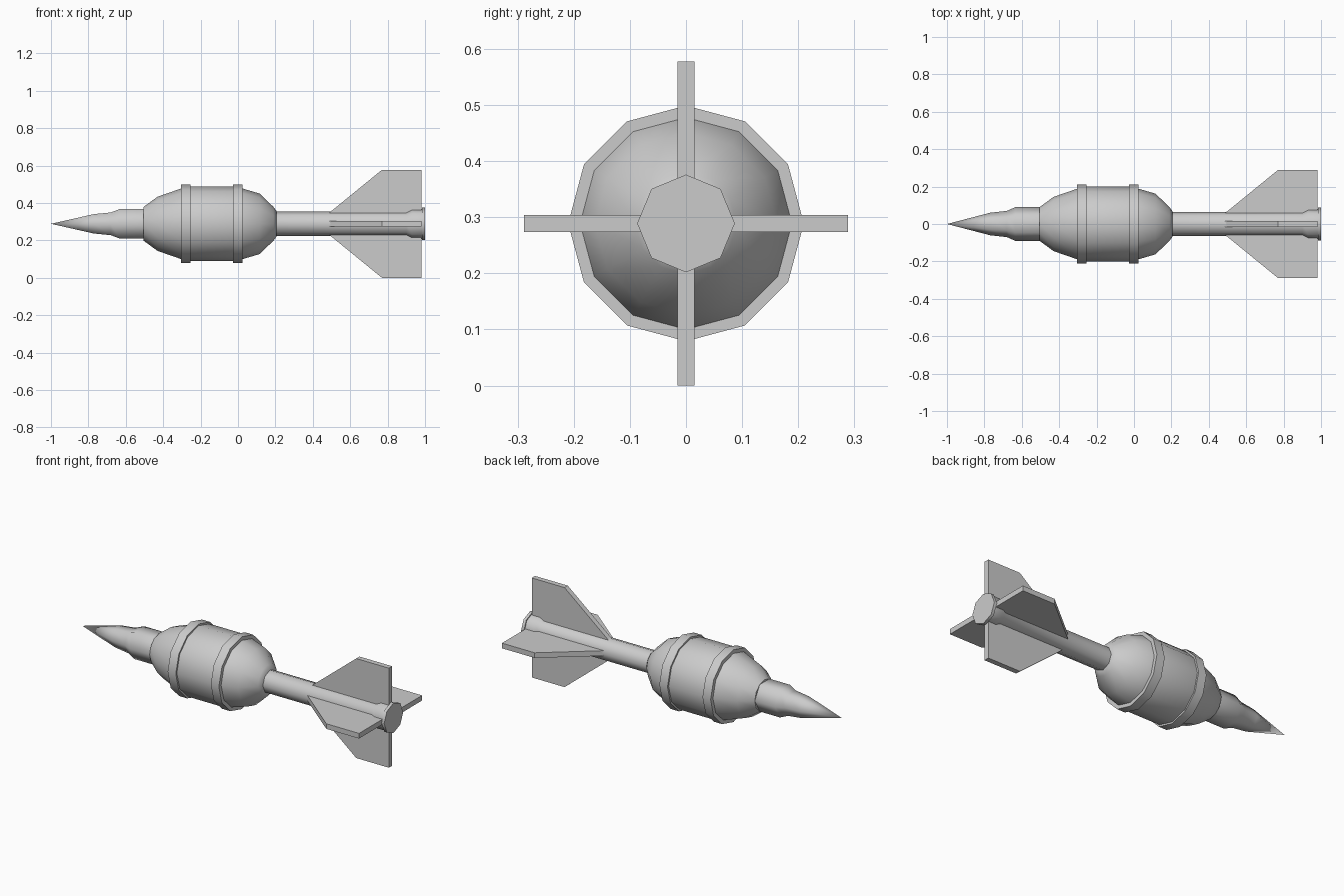
import bpy, bmesh, math
from mathutils import Matrix

cube = bpy.data.objects.get("Cube")
if cube:
    bpy.data.objects.remove(cube)

AXIS_Z = 0.289

grey = bpy.data.materials.new("grey_metal")
grey.use_nodes = True
colour = (0.6, 0.6, 0.6, 1)
grey.diffuse_color = colour
grey.node_tree.nodes["Principled BSDF"].inputs["Base Color"].default_value = colour


def finish(name, bm, angle):
    """Turn a bmesh built around the x axis into a shaded object."""
    bmesh.ops.recalc_face_normals(bm, faces=bm.faces)
    mesh = bpy.data.meshes.new(name)
    bm.to_mesh(mesh)
    bm.free()
    mesh.materials.append(grey)
    obj = bpy.data.objects.new(name, mesh)
    obj.location.z = AXIS_Z
    bpy.context.collection.objects.link(obj)
    bpy.ops.object.select_all(action='DESELECT')
    obj.select_set(True)
    bpy.context.view_layer.objects.active = obj
    bpy.ops.object.shade_smooth_by_angle(angle=math.radians(angle))
    return obj


def lathe(name, profile, sides, angle):
    """Revolve (x, radius) points about the x axis; a vertex points to +y."""
    bm = bmesh.new()
    rings = []
    for x, r in profile:
        if r == 0:
            rings.append([bm.verts.new((x, 0, 0))] * sides)
        else:
            turn = [2 * math.pi * i / sides for i in range(sides)]
            rings.append([bm.verts.new((x, r * math.cos(a), r * math.sin(a))) for a in turn])
    for a, b in zip(rings, rings[1:]):
        for i in range(sides):
            j = (i + 1) % sides
            corners = list(dict.fromkeys((a[i], a[j], b[j], b[i])))
            bm.faces.new(corners)
    for ring in (rings[0], rings[-1]):
        if ring[0] is not ring[1]:
            bm.faces.new(ring)
    return finish(name, bm, angle)


# Hexagonal nose spike and collar
lathe("nose", [(-1, 0), (-0.77, 0.06), (-0.68, 0.07), (-0.635, 0.09), (-0.5, 0.09)], 6, 65)

# Barrel with domed ends
lathe("body", [(-0.505, 0.09), (-0.43, 0.145), (-0.3, 0.19), (-0.26, 0.2), (-0.03, 0.2),
               (0.02, 0.19), (0.115, 0.162), (0.19, 0.09), (0.205, 0.07)], 12, 50)

# Raised bands
for name, x in (("front_band", -0.305), ("rear_band", -0.028)):
    lathe(name, [(x, 0.21), (x + 0.052, 0.21)], 12, 35)

# Tail shaft with flared end and closing plate
lathe("tail_shaft", [(0.19, 0.065), (0.9, 0.065), (0.93, 0.08), (0.985, 0.08)], 8, 50)
lathe("tail_plate", [(0.983, 0.087), (1, 0.087)], 8, 50)

# Four swept fins
outline = [(0.44, 0.02), (0.77, 0.289), (0.98, 0.289), (0.98, 0.02)]
for i, name in enumerate(("top_fin", "front_fin", "bottom_fin", "back_fin")):
    bm = bmesh.new()
    face = bm.faces.new([bm.verts.new((x, -0.015, r)) for x, r in outline])
    extruded = bmesh.ops.extrude_face_region(bm, geom=[face])["geom"]
    moved = [v for v in extruded if isinstance(v, bmesh.types.BMVert)]
    bmesh.ops.translate(bm, verts=moved, vec=(0, 0.03, 0))
    bmesh.ops.rotate(bm, verts=bm.verts, matrix=Matrix.Rotation(i * math.pi / 2, 3, 'X'))
    finish(name, bm, 30)
